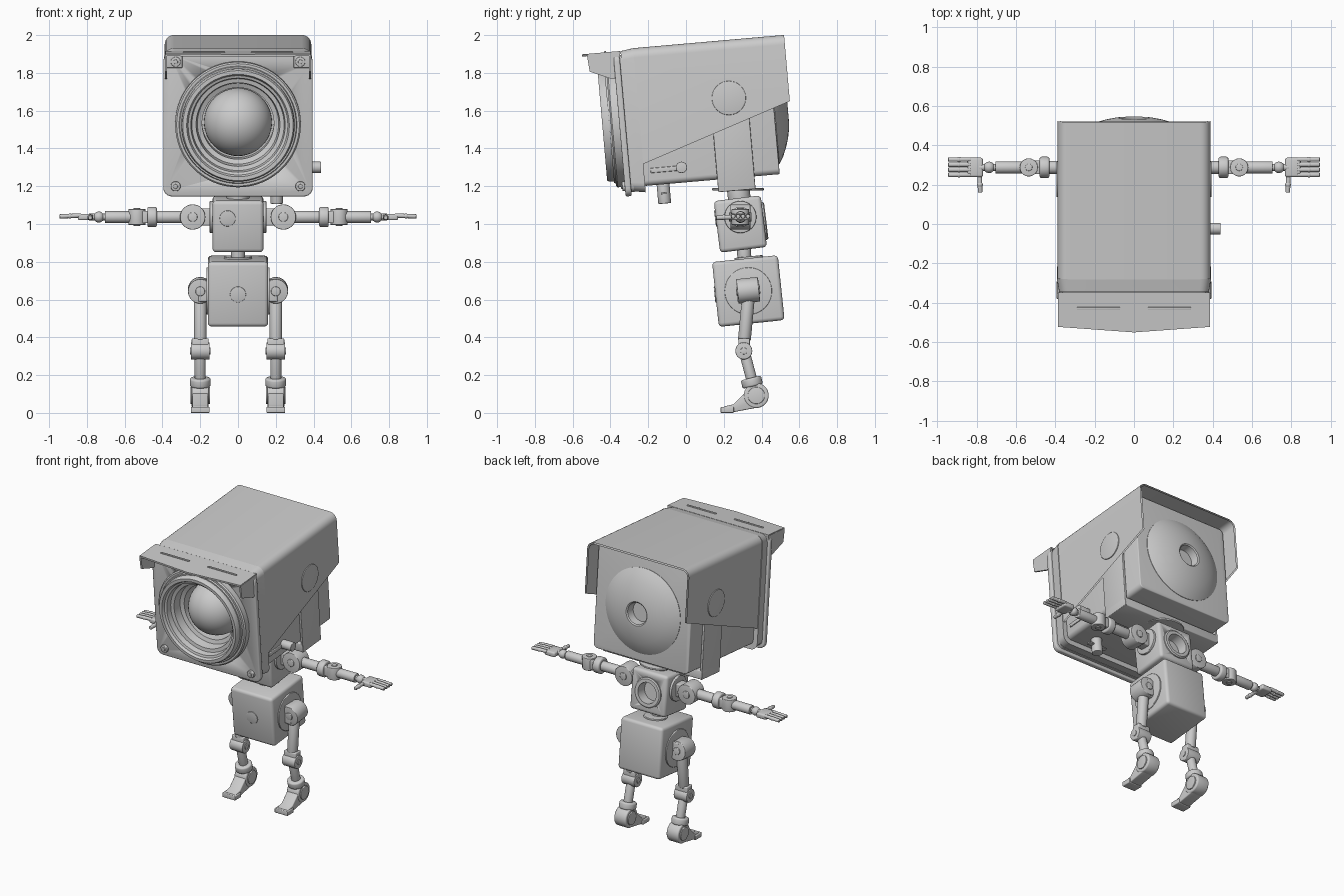
import bpy, bmesh
from math import sin, cos, pi, radians
from mathutils import Matrix, Vector

cube = bpy.data.objects.get("Cube")
if cube:
    bpy.data.objects.remove(cube, do_unlink=True)

grey = bpy.data.materials.new("plain_grey")
grey.use_nodes = True
grey.diffuse_color = (0.6, 0.6, 0.6, 1)
grey.node_tree.nodes["Principled BSDF"].inputs["Base Color"].default_value = (0.6, 0.6, 0.6, 1)

WORLD = Matrix.Identity(4)


def frame(y, z, tilt):
    return Matrix.Translation((0, y, z)) @ Matrix.Rotation(radians(tilt), 4, 'X')


HEAD, TORSO, PELVIS = frame(0, 1.6, 5), frame(.288, 1, 7), frame(.33, .645, 6)


def finish(name, bm, m=WORLD, mirror=False, bevel=0):
    bmesh.ops.recalc_face_normals(bm, faces=bm.faces)
    if bevel:
        sharp = [e for e in bm.edges if len(e.link_faces) == 2 and e.calc_face_angle() > .7]
        bmesh.ops.bevel(bm, geom=sharp, offset=bevel, segments=3, profile=.5, affect='EDGES')
    bm.transform(m)
    for f in bm.faces:
        f.smooth = True
    me = bpy.data.meshes.new(name)
    bm.to_mesh(me)
    bm.free()
    me.set_sharp_from_angle(angle=radians(35))
    me.materials.append(grey)
    ob = bpy.data.objects.new(name, me)
    bpy.context.collection.objects.link(ob)
    if mirror:
        ob.modifiers.new("mirror", 'MIRROR')
    return ob


def box(name, c, size, m=WORLD, mirror=False, bevel=.006):
    bm = bmesh.new()
    bmesh.ops.create_cube(bm, size=1, matrix=Matrix.Translation(c) @ Matrix.Diagonal((*size, 1)))
    return finish(name, bm, m, mirror, bevel)


def cyl(name, a, b, r, m=WORLD, mirror=False, bevel=.004, r2=None, seg=32):
    a, b = Vector(a), Vector(b)
    d = b - a
    place = Matrix.Translation((a + b) / 2) @ d.to_track_quat('Z', 'Y').to_matrix().to_4x4()
    bm = bmesh.new()
    bmesh.ops.create_cone(bm, cap_ends=True, segments=seg, radius1=r, radius2=r2 or r,
                          depth=d.length, matrix=place)
    return finish(name, bm, m, mirror, bevel)


def ball(name, c, r, m=WORLD, mirror=False, seg=24):
    bm = bmesh.new()
    bmesh.ops.create_uvsphere(bm, u_segments=seg, v_segments=seg // 2, radius=r,
                              matrix=Matrix.Translation(c) @ Matrix.Rotation(pi / 2, 4, 'X'))
    return finish(name, bm, m, mirror)


def prism(name, pts, axis, a, b, m=WORLD, mirror=False, bevel=0, cut=None, taper=1):
    """Extrude a 2D outline along an axis, with an optional slanted cut."""
    def at(p, q, t):
        return {'x': (t, p, q), 'y': (p, t, q), 'z': (p, q, t)}[axis]
    bm = bmesh.new()
    lo = [bm.verts.new(at(p * taper, q * taper, a)) for p, q in pts]
    hi = [bm.verts.new(at(p, q, b)) for p, q in pts]
    bm.faces.new(lo)
    bm.faces.new(hi)
    for i in range(len(pts)):
        j = (i + 1) % len(pts)
        bm.faces.new((lo[i], lo[j], hi[j], hi[i]))
    if cut:
        bmesh.ops.bisect_plane(bm, geom=bm.verts[:] + bm.edges[:] + bm.faces[:],
                               plane_co=cut[0], plane_no=cut[1], clear_outer=True)
        bmesh.ops.holes_fill(bm, edges=[e for e in bm.edges if e.is_boundary])
    return finish(name, bm, m, mirror, bevel)


def lathe(name, prof, z, m, seg=64):
    """Spin (radius, y) points about the y axis at height z."""
    bm = bmesh.new()
    rings = [[bm.verts.new((r * cos(2 * pi * i / seg), y, z + r * sin(2 * pi * i / seg)))
              for i in range(seg)] for r, y in prof]
    for p, q in zip(rings, rings[1:]):
        for i in range(seg):
            j = (i + 1) % seg
            bm.faces.new((p[i], p[j], q[j], q[i]))
    bmesh.ops.remove_doubles(bm, verts=bm.verts, dist=1e-5)
    return finish(name, bm, m)


def arch(w, top, r, bottom):
    half = [(-w, bottom)] + [(-w + r - r * cos(t), top - r + r * sin(t))
                             for t in (pi / 2 * i / 6 for i in range(7))]
    return half + [(-x, z) for x, z in reversed(half)]


def rounded(w, top, r, bottom):
    upper = arch(w, top, r, 0)[1:-1]
    return upper + [(x, top + bottom - z) for x, z in reversed(upper)]


def cut_with(cutter, *targets):
    cutter.hide_render = cutter.hide_viewport = True
    for t in targets:
        mod = t.modifiers.new("opening", 'BOOLEAN')
        mod.operation, mod.solver, mod.object = 'DIFFERENCE', 'EXACT', cutter


# Head housing: front plate, seam, collar, inner case and slanted cover
EYE = -.04
plate = prism("front_plate", rounded(.395, .335, .045, -.425), 'y', -.358, -.325, HEAD, bevel=.008)
seam = prism("plate_seam", rounded(.378, .325, .04, -.405), 'y', -.33, -.31, HEAD)
collar = prism("housing_collar", rounded(.392, .354, .05, -.412), 'y', -.318, -.25, HEAD, taper=.972)
case = prism("inner_case", rounded(.362, .325, .03, -.378), 'y', -.252, .465, HEAD, bevel=.006)
cut_with(cyl("lens_opening", (0, -.6, EYE), (0, -.2, EYE), .25, HEAD, bevel=0, seg=64),
         plate, seam, collar, case)
prism("cover_shell", arch(.388, .354, .05, -.45) + arch(.377, .343, .04, -.45)[::-1],
      'y', -.252, .552, HEAD, cut=((0, -.252, -.262), (0, .264, -.804)))
cyl("side_pivot_disc", (.38, .232, .047), (.394, .232, .047), .09, HEAD, True, .003, seg=48)

# Sun visor
prism("visor_top", [(-.385, -.32), (.385, -.32), (.385, -.495), (0, -.523), (-.385, -.495)],
      'z', .333, .345, HEAD)
prism("visor_side", [(-.32, .34), (-.497, .34), (-.49, .25), (-.374, .2), (-.345, .2)],
      'x', .375, .387, HEAD, True)
box("visor_hinge", (.18, -.40, .347), (.22, .012, .008), HEAD, True, .002)
box("visor_corner_bracket", (.34, -.362, .3), (.09, .01, .08), HEAD, True, .002)

# Lens
lathe("lens_rings", [(0, -.205), (.247, -.205), (.247, -.35), (.333, -.35), (.333, -.395),
                     (.325, -.403), (.312, -.403), (.308, -.412), (.30, -.412), (.298, -.44),
                     (.292, -.448), (.272, -.448), (.264, -.43), (.25, -.425), (.244, -.39),
                     (.222, -.385), (.215, -.33), (.19, -.32), (.19, -.215), (0, -.215)], EYE, HEAD)
ball("lens_globe", (0, -.235, EYE), .18, HEAD, seg=48)
for z in (.292, -.37):
    cyl("plate_screw", (.33, -.35, z), (.33, -.372, z), .026, HEAD, True)
    cyl("screw_socket", (.33, -.37, z), (.33, -.378, z), .013, HEAD, True, .002, seg=6)

# Rear dome with a sunken hub
lathe("rear_dome", [(0, .45), (.285, .45), (.285, .468), (.25, .49), (.2, .511), (.15, .526),
                    (.1, .536), (.08, .538), (.072, .532), (.066, .48), (0, .48)], EYE, HEAD)

# Latch knob, slot and underside screw
box("latch_slot", (.363, -.135, -.30), (.012, .16, .026), HEAD, bevel=.004)
cyl("latch_knob", (.36, -.05, -.297), (.44, -.05, -.297), .03, HEAD)
cyl("under_screw", (.205, -.155, -.48), (.205, -.155, -.37), .034, HEAD)
box("under_screw_wing", (.205, -.155, -.425), (.14, .03, .01), HEAD, bevel=.002)

# Yoke that carries the head
box("yoke_arm", (.37, .232, -.17), (.016, .198, .55), HEAD, True, .004)
box("yoke_base", (0, .232, -.415), (.756, .198, .06), HEAD)
cyl("neck_disc", (0, .275, 1.178), (0, .275, 1.19), .137, bevel=.003, seg=48)
cyl("neck", (0, .285, 1.11), (0, .275, 1.2), .06)

# Torso with a round rear socket
torso = box("torso", (0, 0, 0), (.27, .25, .275), TORSO, bevel=.02)
cut_with(cyl("socket_opening", (0, .05, 0), (0, .3, 0), .075, TORSO, bevel=0), torso)
lathe("rear_socket", [(0, .055), (.077, .055), (.077, .12), (.1, .12), (.1, .132), (.092, .138),
                      (.07, .138), (.066, .07), (0, .07)], 0, TORSO, 40)
cyl("chest_button", (-.055, -.12, .045), (-.055, -.13, .045), .042, TORSO, bevel=.002)
cyl("waist_joint", (0, .31, .8), (0, .305, .9), .037)
cyl("waist_disc", (0, .02, .165), (0, .02, .182), .075, PELVIS)

# Pelvis
box("pelvis", (0, 0, 0), (.32, .35, .345), PELVIS, bevel=.02)
cyl("pelvis_button", (0, -.17, 0), (0, -.18, 0), .042, PELVIS, bevel=.002)
cyl("hip_plate", (.14, 0, 0), (.168, 0, 0), .125, PELVIS, True, seg=48)


# Arms, stretched sideways
def along(name, x0, x1, r, **kw):
    cyl(name, (x0, .288, 1.037), (x1, .288, 1.037), r, mirror=True, **kw)


along("shoulder_socket", .12, .15, .085)
box("shoulder_link", (.185, .288, 1.037), (.11, .07, .09), mirror=True)
cyl("shoulder_joint", (.24, .235, 1.037), (.24, .341, 1.037), .067, mirror=True)
cyl("shoulder_pin", (.24, .228, 1.037), (.24, .348, 1.037), .025, mirror=True)
along("upper_arm", .28, .45, .033)
along("elbow_flange", .43, .48, .054, bevel=.01)
box("elbow_fork", (.505, .288, 1.037), (.07, .07, .066), mirror=True)
cyl("elbow_joint", (.535, .288, .995), (.535, .288, 1.079), .046, mirror=True)
cyl("elbow_pin", (.535, .288, .99), (.535, .288, 1.084), .018, mirror=True, bevel=.002)
along("forearm", .55, .705, .031)
along("wrist", .69, .79, .018)
ball("wrist_ball", (.737, .288, 1.037), .029, mirror=True)

# Hands
box("palm", (.808, .288, 1.037), (.08, .098, .034), mirror=True, bevel=.01)
for i in range(4):
    y = .25 + i * .026
    cyl("finger", (.83, y, 1.045), (.945, y, 1.04), .0115, mirror=True, seg=14)
    ball("finger_knuckle", (.89, y, 1.042), .0135, mirror=True, seg=12)
cyl("thumb", (.785, .25, 1.037), (.782, .16, 1.033), .012, mirror=True, seg=14)
ball("thumb_knuckle", (.783, .2, 1.035), .015, mirror=True, seg=12)

# Legs
box("hip_link", (.175, .328, .648), (.07, .11, .12), mirror=True)
cyl("hip_joint", (.2, .272, .643), (.2, .386, .655), .065, mirror=True)
cyl("hip_pin", (.2, .266, .643), (.2, .392, .655), .025, mirror=True)
cyl("thigh", (.2, .333, .64), (.2, .309, .385), .034, mirror=True)
box("knee_fork", (.2, .308, .365), (.09, .06, .06), mirror=True)
cyl("knee_joint", (.15, .306, .328), (.25, .306, .328), .045, mirror=True)
cyl("knee_pin", (.145, .306, .328), (.255, .306, .328), .018, mirror=True, bevel=.002)
cyl("shin", (.2, .31, .32), (.2, .36, .13), .029, mirror=True)
cyl("ankle_flange", (.2, .343, .185), (.2, .354, .14), .055, mirror=True, bevel=.01)

# Feet
cyl("ankle_joint", (.155, .372, .092), (.245, .372, .092), .066, mirror=True, bevel=.008)
cyl("ankle_pin", (.148, .372, .092), (.252, .372, .092), .045, mirror=True)
prism("foot", [(.2, .004), (.2, .034), (.25, .045), (.335, .13), (.39, .1), (.39, .03), (.25, .004)],
      'x', .158, .242, mirror=True, bevel=.006)
box("toe_plate", (.2, .218, .016), (.1, .07, .032), mirror=True, bevel=.005)
